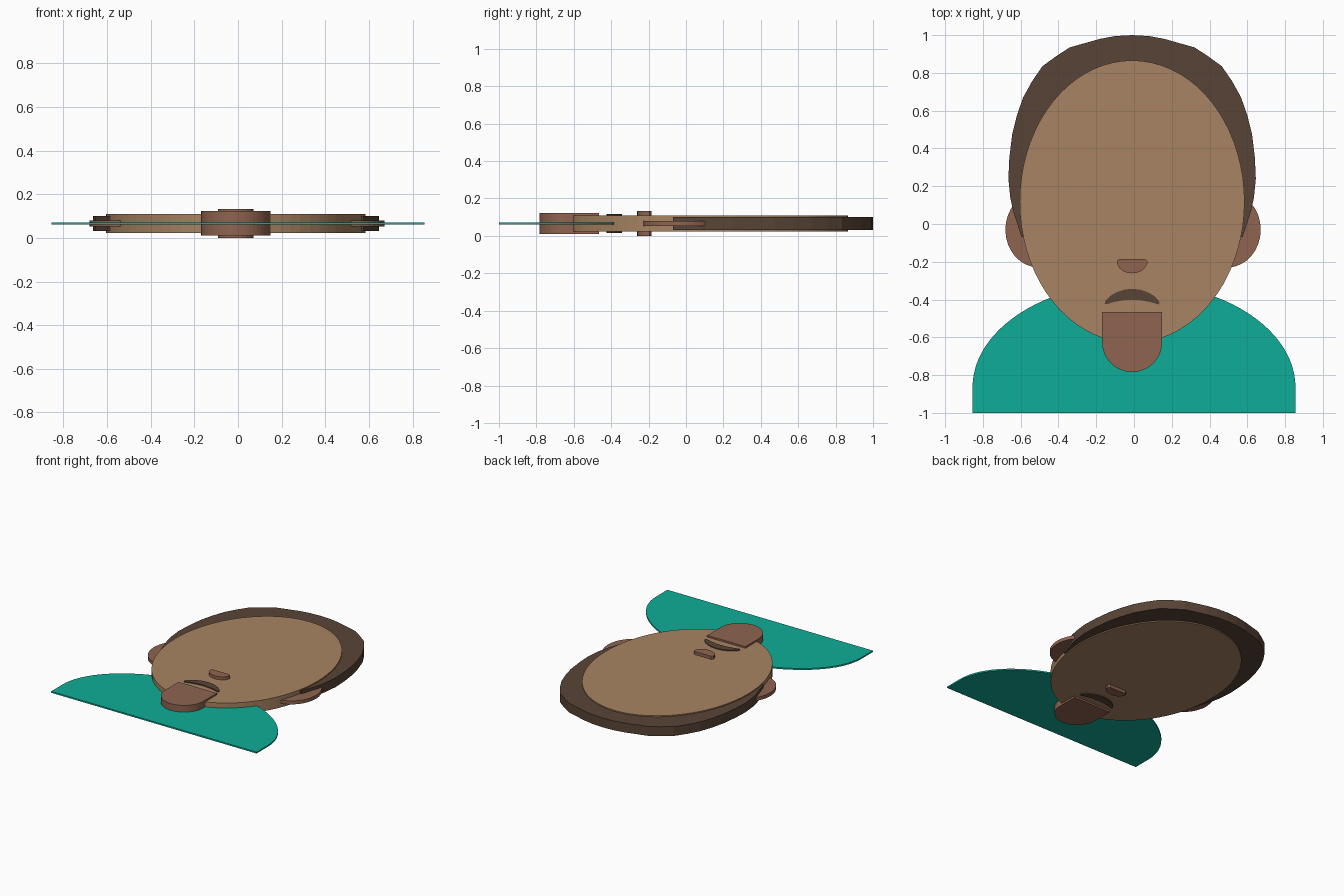
import bpy
import bmesh
from math import cos, sin, pi, radians

cube = bpy.data.objects.get("Cube")
if cube:
    bpy.data.objects.remove(cube, do_unlink=True)

MID = 0.066    # height shared by the middle of every layer
AXIS = -0.01   # mirror line of the head


def linear(c):
    c /= 255
    return c / 12.92 if c <= 0.04045 else ((c + 0.055) / 1.055) ** 2.4


def material(name, *rgb):
    mat = bpy.data.materials.new(name)
    mat.use_nodes = True
    colour = [linear(c) for c in rgb] + [1]
    mat.diffuse_color = colour
    mat.node_tree.nodes["Principled BSDF"].inputs["Base Color"].default_value = colour
    return mat


skin = material("skin tan", 167, 132, 98)
dark_skin = material("skin brown", 142, 100, 79)
brown = material("hair brown", 88, 68, 54)
teal = material("shirt teal", 15, 172, 151)


def arc(cx, cy, rx, ry, start=0, end=360, steps=32):
    """Points along part of an ellipse, angles in degrees."""
    angles = [radians(start + (end - start) * i / steps) for i in range(steps + 1)]
    return [(cx + rx * cos(a), cy + ry * sin(a)) for a in angles]


def mirrored(half):
    """Close a half outline, running from the axis outwards, by mirroring in x."""
    return half + [(-x, y) for x, y in reversed(half) if x > 0]


def slab(name, outline, thickness, mat, x=AXIS):
    """Extrude a flat outline evenly about the shared middle height."""
    bm = bmesh.new()
    verts = [bm.verts.new((px, py, -thickness / 2)) for px, py in outline]
    bmesh.ops.remove_doubles(bm, verts=verts, dist=0.0005)
    face = bm.faces.new([v for v in verts if v.is_valid])
    solid = bmesh.ops.extrude_face_region(bm, geom=[face], use_keep_orig=True)
    top = [g for g in solid["geom"] if isinstance(g, bmesh.types.BMVert)]
    bmesh.ops.translate(bm, verts=top, vec=(0, 0, thickness))
    bmesh.ops.recalc_face_normals(bm, faces=bm.faces)
    mesh = bpy.data.meshes.new(name)
    bm.to_mesh(mesh)
    bm.free()
    mesh.materials.append(mat)
    obj = bpy.data.objects.new(name, mesh)
    obj.location = (x, 0, MID)
    bpy.context.collection.objects.link(obj)
    return obj


# Shoulders: half ellipse on a short straight hem
slab("shirt", [(-0.855, -1), (0.855, -1)] + arc(0, -0.865, 0.855, 0.555, 0, 180, 48),
     0.011, teal, 0)

# Head
slab("face", arc(0, 0.118, 0.595, 0.748, steps=72), 0.086, skin)

# Hair cap, coarse outline tucked in beside the face
hair_half = [(0, 1), (0.09, 0.995), (0.17, 0.98), (0.33, 0.935), (0.40, 0.89),
             (0.475, 0.835), (0.53, 0.755), (0.577, 0.67), (0.61, 0.575),
             (0.635, 0.475), (0.65, 0.35), (0.655, 0.24), (0.645, 0.14),
             (0.63, 0.07), (0.585, -0.07)]
slab("hair", mirrored(hair_half), 0.07, brown)

# Ears
for side, name in ((1, "left_ear"), (-1, "right_ear")):
    slab(name, arc(side * 0.5, -0.03, 0.176, 0.2), 0.026, dark_skin, -0.005)

# Nose: flat top with a rounded underside
slab("nose", mirrored([(0, -0.185), (0.068, -0.185), (0.081, -0.196), (0.08, -0.21),
                       (0.068, -0.233), (0.05, -0.248), (0.025, -0.258), (0, -0.261)]),
     0.132, dark_skin)

# Moustache: domed top and shallow curved underside
slab("moustache", mirrored([(0, -0.343), (0.04, -0.347), (0.08, -0.36), (0.115, -0.38),
                            (0.14, -0.405), (0.146, -0.42), (0.138, -0.426),
                            (0.1, -0.414), (0.05, -0.404), (0, -0.401)]),
     0.1, brown)

# Beard: square top and semicircular bottom
slab("beard", [(0.159, -0.465), (-0.159, -0.465)] + arc(0, -0.625, 0.159, 0.159, 180, 360, 24),
     0.112, dark_skin)
